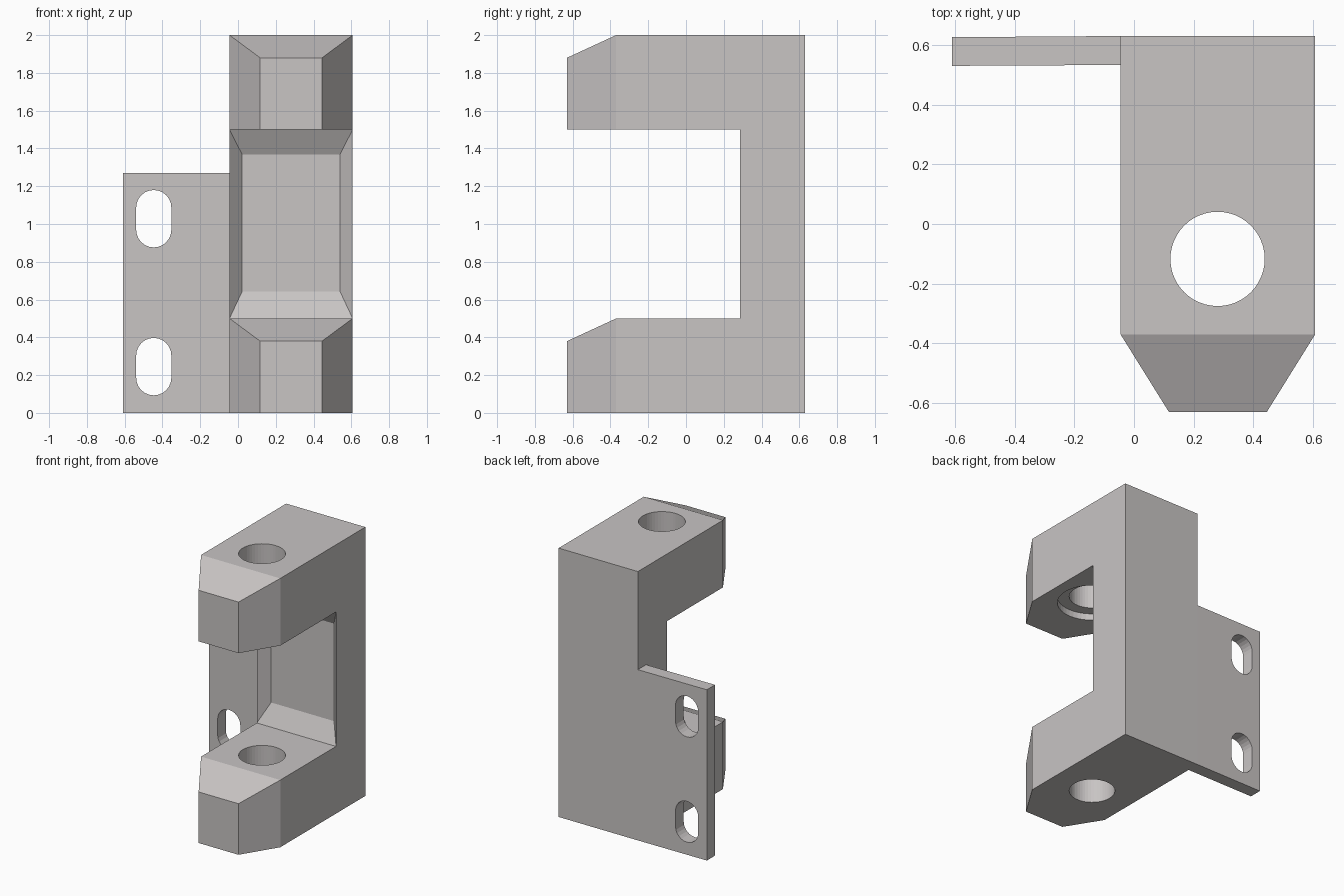
import bpy, bmesh, math
from mathutils import Vector

if "Cube" in bpy.data.objects:
    bpy.data.objects.remove(bpy.data.objects["Cube"])

grey = bpy.data.materials.new("warm_grey")
grey.diffuse_color = (0.58, 0.555, 0.55, 1)
grey.use_nodes = True
grey.node_tree.nodes["Principled BSDF"].inputs["Base Color"].default_value = grey.diffuse_color


def finish(name, bm):
    bmesh.ops.recalc_face_normals(bm, faces=bm.faces[:])
    me = bpy.data.meshes.new(name)
    bm.to_mesh(me)
    bm.free()
    me.materials.append(grey)
    ob = bpy.data.objects.new(name, me)
    bpy.context.collection.objects.link(ob)
    return ob


def prism(name, points, offset):
    """Solid made by sweeping a closed polygon along an offset."""
    bm = bmesh.new()
    off = Vector(offset)
    a = [bm.verts.new(p) for p in points]
    b = [bm.verts.new(Vector(p) + off) for p in points]
    bm.faces.new(a)
    bm.faces.new(b)
    for i in range(len(a)):
        j = (i + 1) % len(a)
        bm.faces.new((a[i], a[j], b[j], b[i]))
    return finish(name, bm)


def cut(target, cutter):
    cutter.hide_render = True
    cutter.hide_viewport = False
    cutter.display_type = 'WIRE'
    mod = target.modifiers.new(cutter.name, 'BOOLEAN')
    mod.operation = 'DIFFERENCE'
    mod.solver = 'EXACT'
    mod.object = cutter


def cylinder(name, x, y, r, z0, z1, n=48):
    ring = [(x + r * math.cos(math.tau * i / n), y + r * math.sin(math.tau * i / n), z0) for i in range(n)]
    return prism(name, ring, (0, 0, z1 - z0))


# C-shaped bracket body: side profile (y, z) swept in x, with tapered arm tips
X0, X1, TIP0, TIP1 = -0.045, 0.607, 0.117, 0.445
FRONT, BEND, INNER, BACK = -0.63, -0.37, 0.285, 0.63
profile = [(FRONT, 0), (FRONT, 0.38), (BEND, 0.5), (INNER, 0.5),
           (INNER, 1.5), (BEND, 1.5), (FRONT, 1.5), (FRONT, 1.88),
           (BEND, 2), (BACK, 2), (BACK, 0), (BEND, 0)]
bm = bmesh.new()
sides = []
for wide, tip in ((X0, TIP0), (X1, TIP1)):
    sides.append([bm.verts.new((tip if y == FRONT else wide, y, z)) for y, z in profile])
n = len(profile)
strip = [bm.faces.new((sides[0][i], sides[0][(i + 1) % n], sides[1][(i + 1) % n], sides[1][i]))
         for i in range(n)]
for s in sides:
    for ids in ((0, 1, 2, 11), (5, 6, 7, 8), (2, 3, 4, 5, 8, 9, 10, 11)):
        bm.faces.new([s[i] for i in ids])
bmesh.ops.recalc_face_normals(bm, faces=bm.faces[:])

# shallow sloped pocket in the inner wall
pocket = bmesh.ops.extrude_discrete_faces(bm, faces=[strip[3]])["faces"][0]
for v in pocket.verts:
    v.co = (0.022 if v.co.x < 0.2 else 0.54, 0.357, 0.643 if v.co.z < 1 else 1.368)
body = finish("bracket_body", bm)

# pin hole through both arms, with a counterbore under the upper arm
cut(body, cylinder("pin_hole_cutter", 0.28, -0.117, 0.158, -0.2, 2.2))
cut(body, cylinder("counterbore_cutter", 0.28, -0.117, 0.24, 1.3, 1.55))

# mounting flange, very slightly skewed
flange = prism("mounting_flange", [(-0.61, 0.53, 0), (X0, 0.533, 0), (X0, 0.63, 0), (-0.61, 0.626, 0)],
               (0, 0, 1.27))

# slotted screw holes
R, CX = 0.093, -0.446
for name, z in (("lower_slot_cutter", 0.245), ("upper_slot_cutter", 1.028)):
    pts = []
    for k in range(26):
        up = k < 13
        a = math.pi * (k if up else k - 1) / 12
        pts.append((CX + R * math.cos(a), 0.4, z + (0.059 if up else -0.059) + R * math.sin(a)))
    cut(flange, prism(name, pts, (0, 0.4, 0)))
